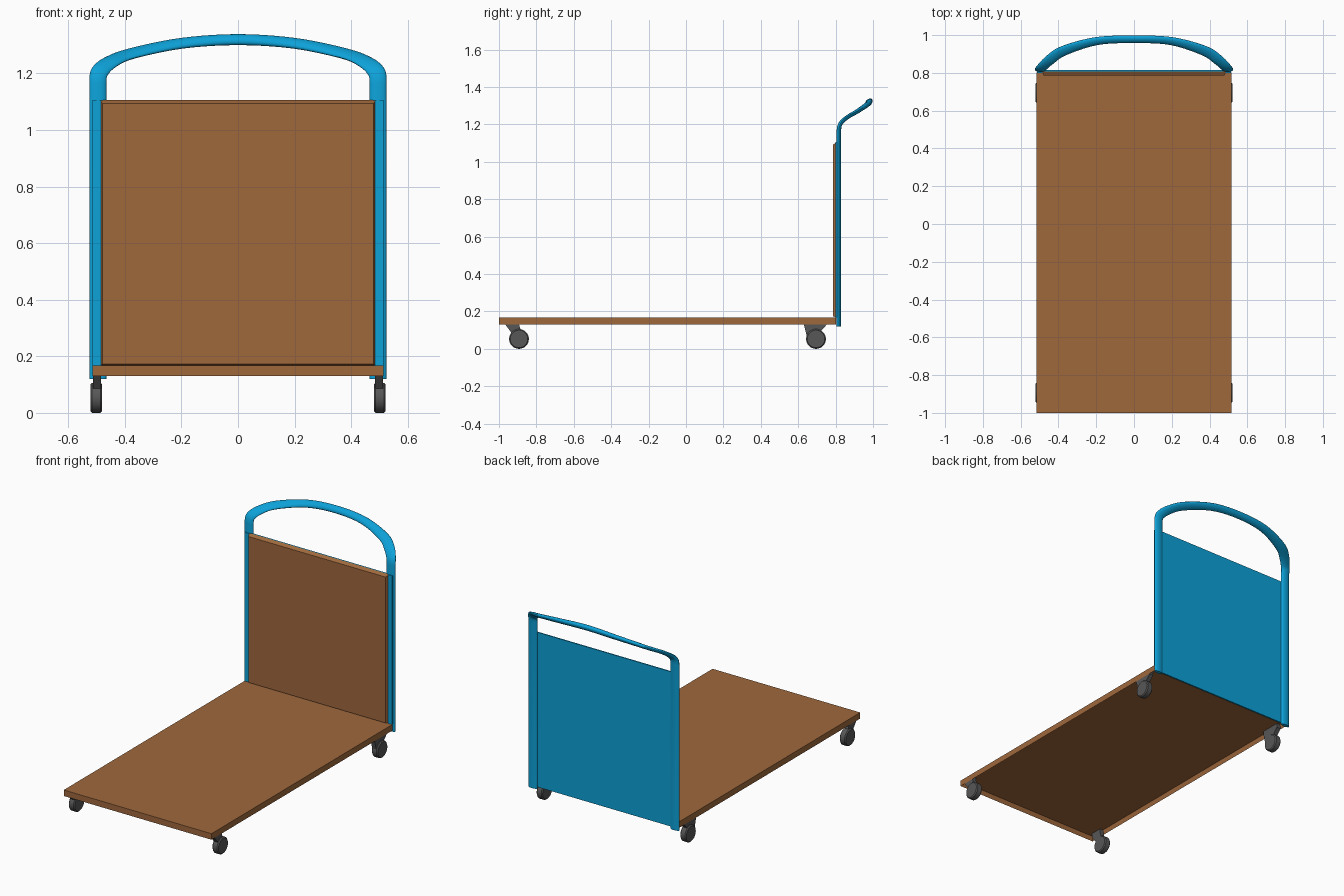
import bpy, bmesh, math
from mathutils import Vector

cube = bpy.data.objects.get("Cube")
if cube:
    bpy.data.objects.remove(cube, do_unlink=True)


def material(name, rgb):
    m = bpy.data.materials.new(name)
    m.use_nodes = True
    colour = (*rgb, 1)
    m.diffuse_color = colour
    m.node_tree.nodes["Principled BSDF"].inputs["Base Color"].default_value = colour
    return m


BROWN = material("warm brown board", (0.35, 0.14, 0.046))
BLUE = material("bright blue metal", (0.004, 0.36, 0.69))
GREY = material("dark grey rubber", (0.095, 0.095, 0.095))


def finish(bm, name, mat, smooth=False):
    bmesh.ops.recalc_face_normals(bm, faces=bm.faces)
    mesh = bpy.data.meshes.new(name)
    bm.to_mesh(mesh)
    bm.free()
    mesh.materials.append(mat)
    obj = bpy.data.objects.new(name, mesh)
    bpy.context.collection.objects.link(obj)
    if smooth:
        bpy.ops.object.select_all(action="DESELECT")
        obj.select_set(True)
        bpy.context.view_layer.objects.active = obj
        bpy.ops.object.shade_smooth_by_angle(angle=math.radians(40))
    return obj


def box_mesh(x, y, z):
    """Box from three (low, high) ranges."""
    bm = bmesh.new()
    bmesh.ops.create_cube(bm, size=1)
    for v in bm.verts:
        v.co = Vector([(lo + hi) / 2 + c * (hi - lo)
                       for c, (lo, hi) in zip(v.co, (x, y, z))])
    return bm


def facing(bm, direction):
    bm.normal_update()
    return max(bm.faces, key=lambda f: f.normal.dot(Vector(direction)))


# Deck: a shallow tray, hollow underneath
bm = box_mesh((-0.515, 0.515), (-1, 0.803), (0.13, 0.168))
under = facing(bm, (0, 0, -1))
bmesh.ops.inset_region(bm, faces=[under], thickness=0.012)
for v in under.verts:
    v.co.z += 0.028
finish(bm, "deck", BROWN)

# Upright board with a chamfered front
bm = box_mesh((-0.488, 0.488), (0.787, 0.808), (0.168, 1.105))
front = facing(bm, (0, -1, 0))
for v in front.verts:
    v.co.x *= 0.98
    v.co.z += -0.012 if v.co.z > 0.5 else 0.005
finish(bm, "upright_board", BROWN)

# Blue sheet behind the board
finish(box_mesh((-0.49, 0.49), (0.808, 0.816), (0.13, 1.105)), "back_sheet", BLUE)

# Flat channel strips on the front of the posts
for side, label in ((1, "left"), (-1, "right")):
    x = sorted((side * 0.485, side * 0.514))
    finish(box_mesh(x, (0.8, 0.812), (0.168, 1.105)), label + "_post_strip", BLUE)

# Posts and handle: one oval tube
# key: x, y, z, lean in degrees, half width, half thickness
KEYS = [
    (0.495, 0.817, 1.165, 0, 0.03, 0.012),
    (0.489, 0.827, 1.205, 25, 0.031, 0.011),
    (0.45, 0.865, 1.24, 50, 0.031, 0.011),
    (0.375, 0.916, 1.27, 58, 0.03, 0.012),
    (0.2, 0.968, 1.306, 52, 0.025, 0.014),
    (0, 0.978, 1.319, 48, 0.023, 0.016),
]


def spline(a, b, c, d, t):
    """Smooth blend from b to c."""
    return [0.5 * (2 * q + (r - p) * t + (2 * p - 5 * q + 4 * r - s) * t * t
                   + (3 * q - p - 3 * r + s) * t ** 3)
            for p, q, r, s in zip(a, b, c, d)]


def mirrored(k):
    return (-k[0], *k[1:])


low = (KEYS[0][0], KEYS[0][1], 1.125, *KEYS[0][3:])
keys = [low] + KEYS + [mirrored(k) for k in KEYS[-2::-1]] + [mirrored(low)]
STEPS, SIDES = 5, 20
path = [spline(*keys[i - 1:i + 3], s / STEPS)
        for i in range(1, len(keys) - 2) for s in range(STEPS)]
path.append(list(keys[-2]))
foot = (0.495, 0.817, 0.12, 0, 0.03, 0.012)
path = [list(foot)] + path + [list(mirrored(foot))]

bm = bmesh.new()
rings = []
for i, (x, y, z, lean, width, thick) in enumerate(path):
    before, after = path[max(i - 1, 0)], path[min(i + 1, len(path) - 1)]
    if i in (1, len(path) - 2):
        tangent = Vector((0, 0, 1 if i == 1 else -1))
    else:
        tangent = (Vector(after[:3]) - Vector(before[:3])).normalized()
    a = math.radians(lean)
    normal = Vector((0, -math.cos(a), math.sin(a)))
    across = normal.cross(tangent).normalized()
    normal = tangent.cross(across)
    ring = []
    for k in range(SIDES):
        t = math.tau * k / SIDES
        ring.append(bm.verts.new(Vector((x, y, z)) + across * width * math.cos(t)
                                 + normal * thick * math.sin(t)))
    rings.append(ring)
for r, s in zip(rings, rings[1:]):
    for k in range(SIDES):
        n = (k + 1) % SIDES
        bm.faces.new((r[k], r[n], s[n], s[k]))
bm.faces.new(rings[0])
bm.faces.new(rings[-1])
finish(bm, "posts_and_handle", BLUE, smooth=True)


# Casters: a rounded wheel under a tapered bracket
def wheel(name, x, y):
    radius, half, edge = 0.053, 0.021, 0.006
    profile = [(-half, radius - edge), (edge - half, radius),
               (half - edge, radius), (half, radius - edge)]
    bm = bmesh.new()
    loops = []
    for dx, r in profile:
        loops.append([bm.verts.new((x + dx, y + r * math.cos(math.tau * k / 28),
                                    radius + r * math.sin(math.tau * k / 28)))
                      for k in range(28)])
    for p, q in zip(loops, loops[1:]):
        for k in range(28):
            n = (k + 1) % 28
            bm.faces.new((p[k], p[n], q[n], q[k]))
    bm.faces.new(loops[0])
    bm.faces.new(loops[-1])
    finish(bm, name, GREY, smooth=True)


def bracket(name, x, y, outline):
    bm = bmesh.new()
    face = bm.faces.new([bm.verts.new((x - 0.014, y + dy, z)) for dy, z in outline])
    out = bmesh.ops.extrude_face_region(bm, geom=[face])
    for v in out["geom"]:
        if isinstance(v, bmesh.types.BMVert):
            v.co.x += 0.028
    finish(bm, name, GREY)


FRONT = [(-0.075, 0.132), (-0.02, 0.06), (0.02, 0.06), (0.0, 0.132),
         (0.0, 0.158), (-0.075, 0.158)]
REAR = [(-0.065, 0.132), (-0.045, 0.05), (0.0, 0.05), (0.03, 0.1),
        (0.06, 0.132), (0.06, 0.158), (-0.065, 0.158)]
for end, y, outline in (("front", -0.893, FRONT), ("rear", 0.695, REAR)):
    for side, label in ((1, "left"), (-1, "right")):
        wheel(f"{end}_{label}_wheel", side * 0.501, y)
        bracket(f"{end}_{label}_bracket", side * 0.498, y, outline)
